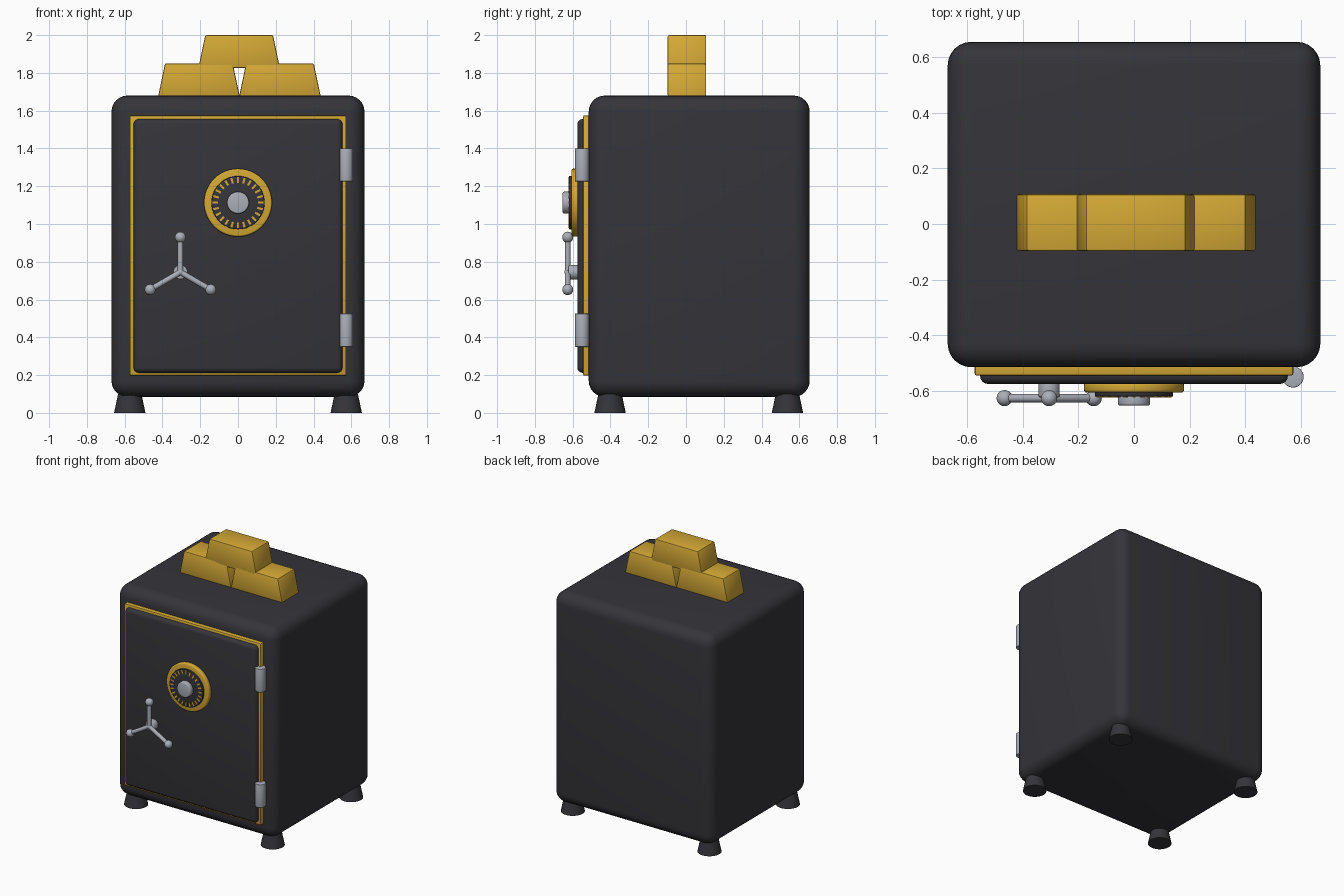
import bpy, bmesh, math
from mathutils import Vector, Matrix

if "Cube" in bpy.data.objects:
    bpy.data.objects.remove(bpy.data.objects["Cube"], do_unlink=True)


def material(name, rgb):
    m = bpy.data.materials.new(name)
    m.use_nodes = True
    m.diffuse_color = (*rgb, 1)
    m.node_tree.nodes["Principled BSDF"].inputs["Base Color"].default_value = (*rgb, 1)
    return m


DARK = material("charcoal paint", (0.035, 0.035, 0.042))
GOLD = material("gold", (0.66, 0.395, 0.036))
STEEL = material("steel", (0.41, 0.43, 0.48))


def finish(bm, name, mat, angle=35):
    bmesh.ops.recalc_face_normals(bm, faces=bm.faces)
    mesh = bpy.data.meshes.new(name)
    bm.to_mesh(mesh)
    bm.free()
    mesh.materials.append(mat)
    mesh.shade_smooth()
    mesh.set_sharp_from_angle(angle=math.radians(angle))
    obj = bpy.data.objects.new(name, mesh)
    bpy.context.collection.objects.link(obj)
    return obj


def box(name, mat, low, high, bevel, segments=3, top_scale=1.0):
    """Rounded box between two corners; top_scale tapers it along x."""
    low, high = Vector(low), Vector(high)
    bm = bmesh.new()
    bmesh.ops.create_cube(bm, size=1)
    for v in bm.verts:
        if v.co.z > 0:
            v.co.x *= top_scale
        v.co = (low + high) / 2 + v.co * (high - low)
    if bevel:
        bmesh.ops.bevel(bm, geom=bm.edges[:], offset=bevel, segments=segments,
                        profile=0.5, affect='EDGES', clamp_overlap=True)
    return finish(bm, name, mat)


def cylinder(name, mat, start, end, r1, r2=None, bevel=0.0, sides=32):
    """Capped cylinder or cone between two points, with rounded rims."""
    start, end = Vector(start), Vector(end)
    axis = end - start
    bm = bmesh.new()
    bmesh.ops.create_cone(bm, cap_ends=True, segments=sides, radius1=r1,
                          radius2=r1 if r2 is None else r2, depth=axis.length)
    if bevel:
        rims = [e for e in bm.edges if any(len(f.verts) > 4 for f in e.link_faces)]
        bmesh.ops.bevel(bm, geom=rims, offset=bevel, segments=3,
                        profile=0.5, affect='EDGES')
    turn = Vector((0, 0, 1)).rotation_difference(axis).to_matrix().to_4x4()
    bm.transform(Matrix.Translation((start + end) / 2) @ turn)
    return finish(bm, name, mat)


def ball(name, mat, centre, radius):
    bm = bmesh.new()
    bmesh.ops.create_uvsphere(bm, u_segments=20, v_segments=12, radius=radius)
    bm.transform(Matrix.Translation(centre))
    return finish(bm, name, mat)


# Cabinet, gold door surround and door
box("safe_body", DARK, (-0.67, -0.515, 0.085), (0.67, 0.655, 1.68), 0.085, 6)
box("door_surround", GOLD, (-0.573, -0.545, 0.197), (0.573, -0.48, 1.575), 0.008, 2)
box("door", DARK, (-0.553, -0.575, 0.212), (0.553, -0.49, 1.556), 0.028, 4)

# Feet
for side, x in (("left", 0.573), ("right", -0.573)):
    for end, y in (("front", -0.402), ("back", 0.537)):
        cylinder(f"{end}_{side}_foot", DARK, (x, y, 0), (x, y, 0.1), 0.083, 0.062)

# Hinges on the model's left
for name, z in (("upper_hinge", 1.313), ("lower_hinge", 0.438)):
    cylinder(name, STEEL, (0.572, -0.55, z - 0.088), (0.572, -0.55, z + 0.088),
             0.038, bevel=0.004)

# Combination dial
DIAL_Z = 1.113
for name, mat, back, front, radius, bevel in (
        ("dial_ring", GOLD, -0.57, -0.606, 0.18, 0.01),
        ("dial_face", DARK, -0.59, -0.62, 0.141, 0.003),
        ("dial_knob", STEEL, -0.61, -0.653, 0.058, 0.008)):
    cylinder(name, mat, (0, back, DIAL_Z), (0, front, DIAL_Z), radius, bevel=bevel, sides=48)

TICKS = 24
bm = bmesh.new()
for i in range(TICKS):
    spin = Matrix.Rotation(math.tau * i / TICKS, 4, 'Y')
    place = (Matrix.Translation((0, -0.62, DIAL_Z)) @ spin
             @ Matrix.Translation((0, 0, 0.12)) @ Matrix.Diagonal((0.011, 0.006, 0.03, 1)))
    bmesh.ops.create_cube(bm, size=1, matrix=place)
finish(bm, "dial_ticks", GOLD)

# Three-spoke handle
hub = Vector((-0.305, -0.626, 0.745))
cylinder("handle_hub", STEEL, hub + Vector((0, 0.06, 0)), hub + Vector((0, 0.003, 0)),
         0.038, bevel=0.006)
ball("handle_centre", STEEL, hub, 0.018)
for i in range(3):
    a = math.tau * i / 3
    tip = hub + Vector((math.sin(a), 0, math.cos(a))) * 0.185
    cylinder(f"handle_spoke_{i + 1}", STEEL, hub, tip, 0.015, sides=16)
    ball(f"handle_ball_{i + 1}", STEEL, tip, 0.029)

# Stacked gold bars
for name, x, z in (("right_gold_bar", -0.207, 1.675), ("left_gold_bar", 0.222, 1.675),
                   ("top_gold_bar", 0.006, 1.825)):
    box(name, GOLD, (x - 0.216, -0.097, z), (x + 0.216, 0.107, z + 0.175),
        0.008, 2, top_scale=0.83)
